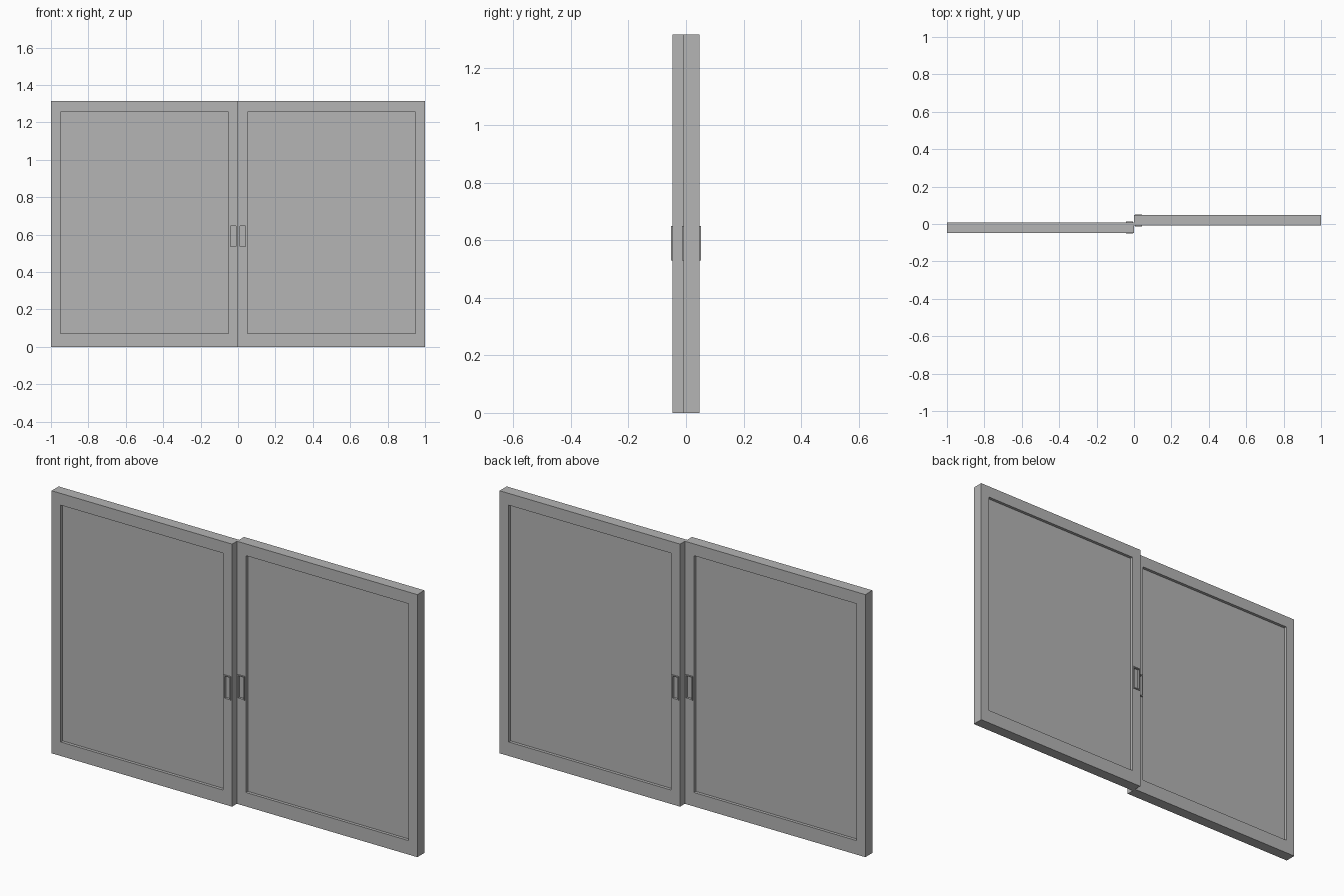
import bpy
import bmesh
from mathutils import Vector

cube = bpy.data.objects.get("Cube")
if cube:
    bpy.data.objects.remove(cube, do_unlink=True)

grey = bpy.data.materials.new("plain_grey")
grey.use_nodes = True
COLOUR = (0.46, 0.46, 0.46, 1)
grey.diffuse_color = COLOUR
grey.node_tree.nodes["Principled BSDF"].inputs["Base Color"].default_value = COLOUR

HEIGHT = 1.315
HALF_DEPTH = 0.028      # half the thickness of a door
OFFSET = 0.019          # each door slides on its own track
RIM = 0.005             # how far a pull stands out


def finish(name, bm):
    bmesh.ops.recalc_face_normals(bm, faces=bm.faces)
    mesh = bpy.data.meshes.new(name)
    bm.to_mesh(mesh)
    bm.free()
    mesh.materials.append(grey)
    obj = bpy.data.objects.new(name, mesh)
    bpy.context.collection.objects.link(obj)
    return obj


def box(name, x0, x1, y0, y1, z0, z1):
    bm = bmesh.new()
    bmesh.ops.create_cube(bm, size=1)
    low, high = Vector((x0, y0, z0)), Vector((x1, y1, z1))
    for v in bm.verts:
        v.co = (low + high) / 2 + v.co * (high - low)
    return finish(name, bm)


def ring(name, outer, inner, y0, y1):
    """Rectangular frame; outer and inner are (x0, x1, z0, z1)."""
    bm = bmesh.new()
    loops = []
    for (x0, x1, z0, z1), y in ((outer, y0), (inner, y0), (inner, y1), (outer, y1)):
        corners = ((x0, z0), (x1, z0), (x1, z1), (x0, z1))
        loops.append([bm.verts.new((x, y, z)) for x, z in corners])
    for i in range(4):
        a, b = loops[i], loops[(i + 1) % 4]
        for j in range(4):
            k = (j + 1) % 4
            bm.faces.new((a[j], a[k], b[k], b[j]))
    return finish(name, bm)


def door(prefix, side):
    yc = side * OFFSET

    def span(near, far):
        return tuple(sorted((side * near, side * far)))

    # Frame and recessed panel
    frame = ring(prefix + "_door_frame", span(0, 1) + (0, HEIGHT),
                 span(0.05, 0.95) + (0.07, 1.256), yc - HALF_DEPTH, yc + HALF_DEPTH)
    box(prefix + "_door_panel", *span(0.045, 0.955), yc - 0.013, yc + 0.013, 0.065, 1.261)

    # Finger pulls on both faces, with a shallow pocket behind each rim
    outer = span(0.006, 0.044) + (0.53, 0.65)
    inner = span(0.011, 0.039) + (0.535, 0.645)
    for face, label in ((-1, "front"), (1, "back")):
        surface = yc + face * HALF_DEPTH
        y0, y1 = sorted((surface, surface + face * RIM))
        ring(f"{prefix}_{label}_pull_rim", outer, inner, y0, y1)
        cutter = box(f"{prefix}_{label}_pocket_cutter", *inner[:2],
                     surface - 0.006, surface + 0.006, *inner[2:])
        cutter.hide_render = True
        cutter.hide_viewport = True
        cut = frame.modifiers.new(f"{label}_pocket", "BOOLEAN")
        cut.operation = "DIFFERENCE"
        cut.solver = "EXACT"
        cut.object = cutter


door("right", -1)
door("left", 1)
